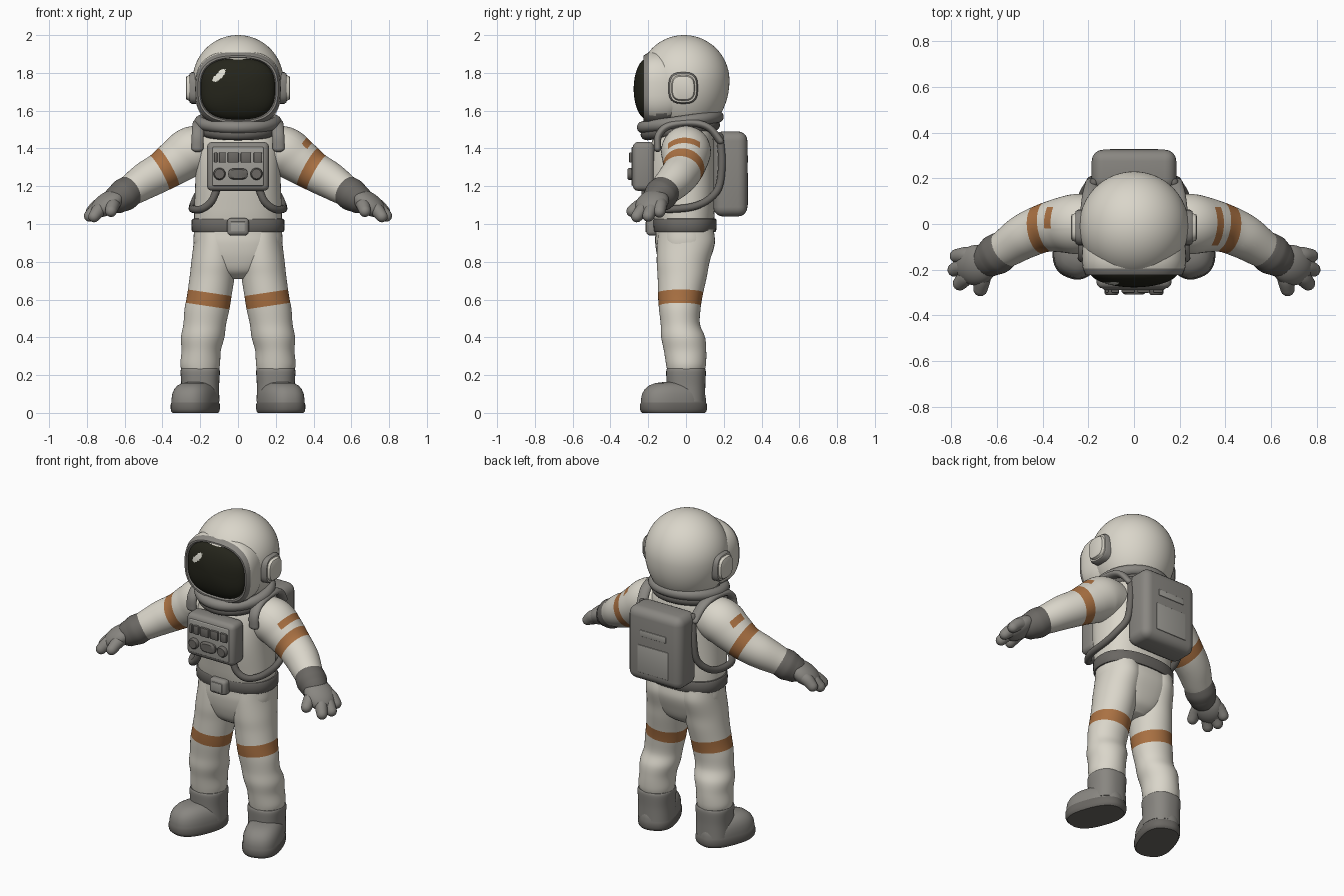
import bpy, bmesh, math
from mathutils import Vector, Matrix

if "Cube" in bpy.data.objects:
    bpy.data.objects.remove(bpy.data.objects["Cube"])

def material(name, r, g, b):
    m = bpy.data.materials.new(name)
    m.diffuse_color = (r, g, b, 1)
    m.use_nodes = True
    m.node_tree.nodes["Principled BSDF"].inputs["Base Color"].default_value = m.diffuse_color
    return m

WHITE = material("suit white", .70, .67, .59)
GREY = material("mid grey", .25, .24, .22)
DARK = material("dark grey", .145, .137, .125)
PALE = material("pale grey", .36, .35, .32)
ORANGE = material("stripe orange", .40, .165, .055)
BLACK = material("visor black", .018, .018, .011)
GLINT = material("visor glint", .75, .74, .66)

def finish(name, bm, mats, rule=None, cuts=(), side=1, angle=40):
    """Cut along planes, colour faces by rule, mirror if asked, smooth."""
    for co, no in cuts:
        bmesh.ops.bisect_plane(bm, geom=bm.verts[:] + bm.edges[:] + bm.faces[:],
                               plane_co=co, plane_no=no, dist=1e-5)
    for f in bm.faces:
        f.smooth = True
        f.material_index = int(rule(f.calc_center_median())) if rule else 0
    for v in bm.verts:
        v.co.x *= side
    bmesh.ops.recalc_face_normals(bm, faces=bm.faces[:])
    me = bpy.data.meshes.new(name)
    bm.to_mesh(me)
    bm.free()
    for m in mats:
        me.materials.append(m)
    me.set_sharp_from_angle(angle=math.radians(angle))
    ob = bpy.data.objects.new(name, me)
    bpy.context.collection.objects.link(ob)
    return ob

def skin(name, rings, mats, **kw):
    """Closed surface through a list of equal-length rings."""
    bm = bmesh.new()
    vs = [[bm.verts.new(p) for p in r] for r in rings]
    n = len(vs[0])
    for a, b in zip(vs, vs[1:]):
        for i in range(n):
            bm.faces.new((a[i], a[(i + 1) % n], b[(i + 1) % n], b[i]))
    bm.faces.new(vs[0][::-1])
    bm.faces.new(vs[-1])
    return finish(name, bm, mats, **kw)

def oval(a, b, e=2.0, n=48):
    out = []
    for i in range(n):
        t = 2 * math.pi * i / n
        c, s = math.cos(t), math.sin(t)
        out.append((a * math.copysign(abs(c) ** (2 / e), c), b * math.copysign(abs(s) ** (2 / e), s)))
    return out

def spline(rows, k=6):
    """Catmull-Rom through rows of numbers."""
    out = []
    for i in range(len(rows) - 1):
        p = [rows[max(i - 1, 0)], rows[i], rows[i + 1], rows[min(i + 2, len(rows) - 1)]]
        for j in range(k):
            t = j / k
            out.append([.5 * (2 * b + (c - a) * t + (2 * a - 5 * b + 4 * c - d) * t * t
                        + (3 * b - a - 3 * c + d) * t ** 3) for a, b, c, d in zip(*p)])
    return out + [list(rows[-1])]

def stack(name, rows, mats, e=2.0, k=6, **kw):
    """Loft of ovals; rows are z, cx, cy, rx, ry."""
    return skin(name, [[(cx + u, cy + v, z) for u, v in oval(rx, ry, e)]
                       for z, cx, cy, rx, ry in spline(rows, k)], mats, **kw)

def tube(name, rows, mats, n0=(0, 1, 0), flat=1, n=24, **kw):
    """Round-ended tube; rows are x, y, z, radius."""
    pts = spline(rows)
    P = [Vector(p[:3]) for p in pts]
    nrm, rings = Vector(n0), []
    for i, p in enumerate(P):
        T = (P[min(i + 1, len(P) - 1)] - P[max(i - 1, 0)]).normalized()
        nrm = (nrm - T * nrm.dot(T)).normalized()
        b, r = T.cross(nrm), pts[i][3]
        ring = lambda q, s: [q + nrm * u + b * v for u, v in oval(r * s, r * s * flat, 2, n)]
        cap = [(r * flat * math.sin(a), math.cos(a)) for a in (.4, .8, 1.15, 1.45)]
        if i == 0:
            rings += [ring(p - T * d, s) for d, s in reversed(cap)]
        rings.append(ring(p, 1))
        if i == len(P) - 1:
            rings += [ring(p + T * d, s) for d, s in cap]
    return skin(name, rings, mats, **kw)

def box(name, c, size, bevel, mat, seg=3):
    bm = bmesh.new()
    bmesh.ops.create_cube(bm, size=1, matrix=Matrix.Translation(c) @ Matrix.Diagonal((*size, 1)))
    bmesh.ops.bevel(bm, geom=bm.edges[:], offset=bevel, segments=seg, profile=.5, affect='EDGES')
    return finish(name, bm, [mat])

def knob(name, x, z, a, b, y0, y1, mat, e=2.0):
    return skin(name, [[(x + u * s, y, z + v * s) for u, v in oval(a, b, e, 32)]
                       for y, s in ((y0, 1), (y1 + .008, 1), (y1, .8))], [mat])

# Helmet shell
shell = []
for i in range(34):
    p = .03 + 2.42 * i / 33
    c, r = math.cos(p), .24 * math.sin(p)
    shell.append([(u, v - .01, 1.76 + .24 * c * (1 if c > 0 else 1.25)) for u, v in oval(r, r, 2, 64)])
skin("helmet_shell", shell, [WHITE])

# Visor frame: white hood outside, grey rim inside
frame = [(1.05, 1.05, -.05), (1.13, 1.2, -.10), (1.14, 1.22, -.16), (1.12, 1.18, -.195), (1.08, 1.11, -.215),
         (1.06, 1.07, -.224), (1.01, 1.01, -.224), (.96, .96, -.20), (.9, .9, -.17)]
skin("visor_frame", [[(u * sx, y, 1.715 + v * sz) for u, v in oval(.2, .165, 2.7, 64)] for sx, sz, y in frame],
     [WHITE, GREY], rule=lambda c: c.y < -.205 or c.z < 1.58)

# Visor dome with a small glint
def glint(c):
    x, z = c.x + .1, c.z - 1.785
    return ((x * .7 + z * .72) / .045) ** 2 + ((x * .72 - z * .7) / .017) ** 2 < 1
skin("visor", [[(u * k, -.203 - .074 * math.sqrt(1 - k * k), 1.715 + v * k) for u, v in oval(.197, .162, 2.7, 96)]
               for k in [1 - .98 * (i / 36) ** 1.3 for i in range(37)]], [BLACK, GLINT], rule=glint)

# Neck rings
for name, z, r, thick, mat in (("neck_ring", 1.54, .2, .032, GREY), ("neck_seal", 1.50, .18, .032, DARK)):
    bm, tilt = bmesh.new(), Matrix.Translation((0, -.03, z)) @ Matrix.Rotation(.14, 4, 'X')
    loops = [[bm.verts.new(tilt @ Vector(((r + u) * math.cos(t), (r + u) * math.sin(t), v)))
              for u, v in oval(thick, thick, 2, 16)] for t in [2 * math.pi * i / 56 for i in range(56)]]
    for i in range(56):
        for j in range(16):
            a, b = loops[i], loops[(i + 1) % 56]
            bm.faces.new((a[j], b[j], b[(j + 1) % 16], a[(j + 1) % 16]))
    finish(name, bm, [mat])

# Torso, belt and buckle
stack("torso", [(.71, 0, -.01, .07, .06), (.75, 0, -.012, .15, .11), (.82, 0, -.01, .215, .14),
                (.9, 0, -.005, .235, .158), (.98, 0, -.008, .232, .155), (1.08, 0, -.015, .232, .168),
                (1.25, 0, -.025, .225, .182), (1.4, 0, -.02, .222, .17), (1.49, 0, -.01, .2, .15),
                (1.54, 0, -.01, .15, .12)], [WHITE], e=2.4)
stack("belt", [(.958, 0, -.006, .235, .157), (.965, 0, -.006, .245, .166), (1.02, 0, -.006, .245, .168),
               (1.028, 0, -.006, .235, .16)], [DARK], e=2.4, k=2)
box("belt_buckle", (0, -.175, .985), (.115, .07, .092), .02, GREY)
box("buckle_plate", (0, -.21, .985), (.075, .008, .055), .003, PALE)

# Chest control unit
box("chest_unit", (0, -.225, 1.305), (.33, .115, .26), .03, GREY)
box("chest_panel", (0, -.282, 1.305), (.27, .012, .205), .005, PALE)
for x, w in ((-.118, .018), (-.083, .036), (-.025, .06), (.042, .055), (.105, .045)):
    box("chest_switch", (x, -.29, 1.352), (w, .022, .055), .006, DARK, 2)
for x in (-.098, .098):
    knob("chest_dial", x, 1.265, .032, .032, -.27, -.31, DARK)
knob("chest_button", 0, 1.265, .052, .03, -.27, -.308, DARK, 3)

# Backpack with pale plates
box("backpack", (0, .235, 1.265), (.37, .18, .45), .05, GREY, 5)
box("backpack_panel", (0, .325, 1.185), (.21, .008, .17), .003, PALE)
box("backpack_strip", (0, .325, 1.345), (.18, .008, .038), .003, PALE)

# Boot outline turned outwards
def boot_ring(z, s, sy=1, shift=0):
    c, w = math.cos(.35), math.sin(.35)
    return [(.226 + u * s * c - (v * s * sy + shift) * w, -.066 + u * s * w + (v * s * sy + shift) * c, z)
            for u, v in oval(.113, .18, 2.5)]

for side, tag in ((1, "right"), (-1, "left")):
    # Earpiece
    skin(tag + "_earpiece", [[(x, u - .015, 1.72 + v) for u, v in oval(a, b, 3, 32)] for x, a, b in
         ((.19, .078, .084), (.245, .078, .084), (.257, .07, .076), (.257, .062, .068), (.272, .057, .062), (.275, .05, .055))],
         [GREY, WHITE], rule=lambda c: c.x > .2565, side=side)
    # Leg with slanted stripe
    no = Vector((-.15, 0, 1))
    leg_cuts = [(Vector((.15, 0, .60 + d)), no) for d in (-.036, .036)]
    stack(tag + "_leg", [(.22, .2, 0, .098, .098), (.26, .2, 0, .105, .106), (.33, .195, -.005, .104, .112),
                         (.4, .187, -.015, .115, .116), (.47, .176, -.03, .113, .104), (.55, .164, -.033, .119, .11),
                         (.62, .152, -.03, .118, .118), (.72, .137, -.02, .119, .13), (.8, .127, -.015, .12, .14),
                         (.9, .12, 0, .115, .152), (.97, .12, 0, .11, .145)], [WHITE, ORANGE], cuts=leg_cuts, side=side,
          rule=lambda c: abs(c.z - .60 - .15 * (c.x - .15)) < .036)
    # Boot: shaft, foot, sole
    stack(tag + "_boot_shaft", [(.06, .2, 0, .102, .102), (.14, .2, 0, .1, .102), (.215, .2, 0, .104, .105),
                                (.235, .2, 0, .1, .1)], [GREY], e=2.4, side=side)
    skin(tag + "_boot_foot", [boot_ring(*r) for r in ((.045, .97), (.07, .97), (.10, .94), (.125, .86), (.145, .73),
                              (.158, .54), (.163, .3))], [GREY], side=side)
    skin(tag + "_boot_sole", [boot_ring(*r) for r in ((0, .93), (.008, .98), (.02, 1), (.045, 1), (.055, .97))],
         [DARK], side=side)
    # Arm with full band and shoulder stripe
    n1, c1 = Vector((.86, -.15, -.48)).normalized(), Vector((.392, -.02, 1.285))
    n2, c2 = Vector((.82, -.05, -.57)).normalized(), Vector((.308, 0, 1.34))
    y0, y1 = (-.095, .075) if side == 1 else (-.02, .075)
    arm_cuts = [(c1 + n1 * d, n1) for d in (-.03, .03)] + [(c2 + n2 * d, n2) for d in (-.02, .02)]
    arm_cuts += [(Vector((0, y, 0)), Vector((0, 1, 0))) for y in (y0, y1)]
    tube(tag + "_arm", [(.14, 0, 1.40, .115), (.24, 0, 1.385, .132), (.32, -.005, 1.335, .12), (.4, -.02, 1.28, .105),
                        (.48, -.055, 1.235, .098), (.55, -.1, 1.19, .086), (.6, -.13, 1.16, .075)],
         [WHITE, ORANGE], n=48, cuts=arm_cuts, side=side,
         rule=lambda c: abs((c - c1).dot(n1)) < .03 or
         (abs((c - c2).dot(n2)) < .02 and y0 < c.y < y1 and c.z > 1.37))
    # Glove: cuff, palm, fingers
    tube(tag + "_glove_cuff", [(.578, -.117, 1.173, .086), (.605, -.135, 1.153, .089), (.632, -.152, 1.135, .08)],
         [DARK], flat=.97, n=32, side=side)
    d = Vector((.75, -.35, -.55)).normalized()
    w = Vector((.42, .9, 0)).normalized()
    w = (w - d * w.dot(d)).normalized()
    m = Matrix((d * .105, w * .088, d.cross(w) * .056)).transposed().to_4x4()
    bm = bmesh.new()
    bmesh.ops.create_uvsphere(bm, u_segments=32, v_segments=20, radius=1,
                              matrix=Matrix.Translation((.69, -.18, 1.11)) @ m)
    finish(tag + "_glove_palm", bm, [GREY], side=side)
    for i, (a, b) in enumerate((((.71, -.135, 1.11), (.775, -.14, 1.065)), ((.72, -.17, 1.09), (.785, -.2, 1.043)),
                                ((.71, -.205, 1.09), (.762, -.26, 1.04)), ((.655, -.2, 1.11), (.672, -.285, 1.068)))):
        mid = [(p + q) / 2 for p, q in zip(a, b)]
        mid[2] += .008
        tube(f"{tag}_finger_{i}", [(*a, .036), (*mid, .036), (*b, .031)], [GREY], side=side)
    # Hose from chest unit round the waist to the pack
    tube(tag + "_hose", [(.11, -.215, 1.19, .02), (.14, -.21, 1.12, .02), (.19, -.18, 1.08, .02), (.235, -.1, 1.078, .02),
                         (.24, .03, 1.09, .02), (.225, .12, 1.13, .02), (.195, .175, 1.2, .02), (.185, .19, 1.33, .02),
                         (.175, .18, 1.46, .02)], [DARK], n=16, side=side)
    # Shoulder strap
    tube(tag + "_shoulder_strap", [(.215, -.15, 1.40, .032), (.213, -.145, 1.47, .032), (.21, -.09, 1.52, .032),
                                   (.205, .03, 1.535, .032), (.195, .12, 1.51, .032), (.18, .18, 1.44, .032)],
         [GREY], n0=(1, 0, 0), flat=.6, side=side)
